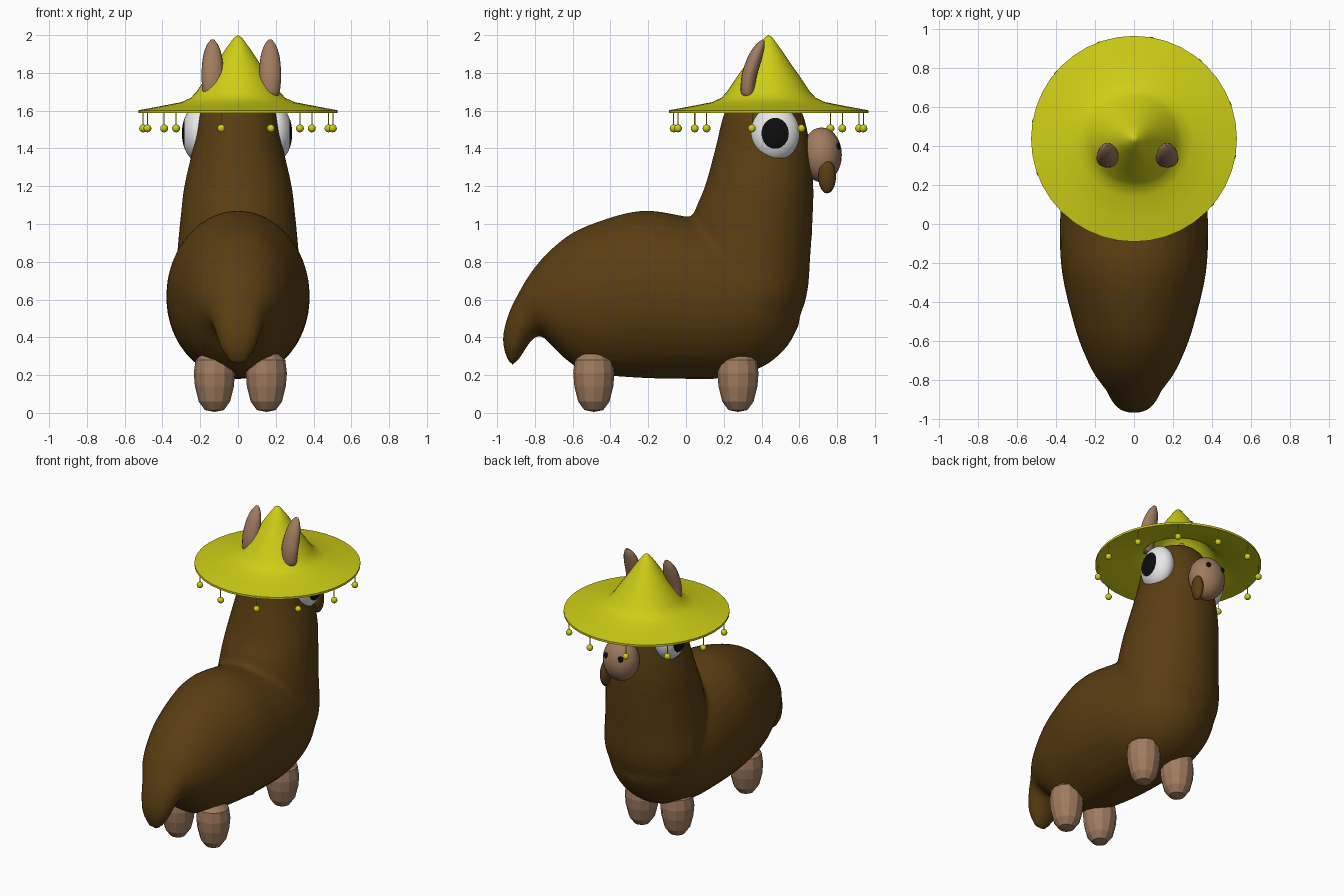
import bpy, bmesh, math
from mathutils import Vector, Matrix

if "Cube" in bpy.data.objects:
    bpy.data.objects.remove(bpy.data.objects["Cube"])


def material(name, rgb):
    m = bpy.data.materials.new(name)
    m.diffuse_color = (*rgb, 1)
    m.use_nodes = True
    m.node_tree.nodes["Principled BSDF"].inputs["Base Color"].default_value = m.diffuse_color
    return m


BROWN = material("brown wool", (0.10, 0.047, 0.006))
TAN = material("tan skin", (0.35, 0.20, 0.115))
YELLOW = material("yellow straw", (0.62, 0.62, 0.008))
WHITE = material("eye white", (0.85, 0.85, 0.85))
BLACK = material("black", (0.004, 0.004, 0.004))


def finish(name, bm, *mats, smooth=True):
    bmesh.ops.recalc_face_normals(bm, faces=bm.faces)
    me = bpy.data.meshes.new(name)
    bm.to_mesh(me)
    bm.free()
    for m in mats:
        me.materials.append(m)
    if smooth:
        me.shade_smooth()
        me.set_sharp_from_angle(angle=math.radians(50))
    ob = bpy.data.objects.new(name, me)
    bpy.context.collection.objects.link(ob)
    return ob


def loft(bm, rings, x=0.0, sides=32, steps=4):
    """Closed tube; each ring is (y0, z0, y1, z1, half_width), smoothly interpolated."""
    n, dense = len(rings), []
    for i in range(n - 1):
        a, b, c, d = (rings[min(max(k, 0), n - 1)] for k in (i - 1, i, i + 1, i + 2))
        for s in range(steps):
            t = s / steps
            dense.append([0.5 * (2 * q + (r - p) * t + (2 * p - 5 * q + 4 * r - w) * t * t
                                 + (3 * q - p - 3 * r + w) * t ** 3)
                          for p, q, r, w in zip(a, b, c, d)])
    dense.append(rings[-1])
    loops = []
    for y0, z0, y1, z1, hw in dense:
        loop = []
        for k in range(sides):
            ang = 2 * math.pi * k / sides
            c = math.cos(ang)
            loop.append(bm.verts.new((x + hw * math.sin(ang),
                                      (y0 + y1) / 2 + c * (y1 - y0) / 2,
                                      (z0 + z1) / 2 + c * (z1 - z0) / 2)))
        loops.append(loop)
    for p, q in zip(loops, loops[1:]):
        for k in range(sides):
            j = (k + 1) % sides
            bm.faces.new((p[k], p[j], q[j], q[k]))
    bm.faces.new(loops[0])
    bm.faces.new(loops[-1])


def lathe(profile, centre, sides):
    bm = bmesh.new()
    verts = [bm.verts.new((r, 0, z)) for r, z in profile]
    edges = [bm.edges.new(e) for e in zip(verts, verts[1:])]
    bmesh.ops.spin(bm, geom=verts + edges, cent=(0, 0, 0), axis=(0, 0, 1),
                   angle=2 * math.pi, steps=sides)
    bmesh.ops.remove_doubles(bm, verts=bm.verts, dist=0.0005)
    bmesh.ops.translate(bm, verts=bm.verts, vec=centre)
    return bm


def ellipsoid(bm, centre, radii, segs=24, rings=16, turn=None):
    m = Matrix.Translation(centre) @ Matrix.Diagonal((*radii, 1))
    if turn:
        m = m @ turn
    return bmesh.ops.create_uvsphere(bm, u_segments=segs, v_segments=rings,
                                     radius=1, matrix=m)


# Torso with tail, and neck with head, fused into one woolly body
bm = bmesh.new()
loft(bm, [(-0.925, 0.245, -0.960, 0.32, 0.04),
          (-0.88, 0.29, -0.970, 0.40, 0.09),
          (-0.82, 0.38, -0.945, 0.51, 0.125),
          (-0.77, 0.41, -0.90, 0.61, 0.15),
          (-0.71, 0.355, -0.82, 0.745, 0.205),
          (-0.62, 0.27, -0.71, 0.87, 0.255),
          (-0.50, 0.21, -0.55, 0.98, 0.305),
          (-0.25, 0.185, -0.25, 1.07, 0.37),
          (0.0, 0.18, 0.0, 1.04, 0.38),
          (0.2, 0.185, 0.2, 1.0, 0.365),
          (0.4, 0.24, 0.4, 0.95, 0.315),
          (0.53, 0.345, 0.53, 0.87, 0.23),
          (0.60, 0.47, 0.60, 0.78, 0.12)])
loft(bm, [(0.10, 0.38, 0.54, 0.38, 0.25),
          (0.02, 0.60, 0.635, 0.60, 0.335),
          (0.0, 0.85, 0.66, 0.85, 0.322),
          (0.04, 1.05, 0.672, 1.05, 0.303),
          (0.10, 1.20, 0.675, 1.20, 0.285),
          (0.155, 1.40, 0.66, 1.40, 0.24),
          (0.20, 1.58, 0.62, 1.58, 0.205),
          (0.26, 1.67, 0.56, 1.67, 0.14),
          (0.37, 1.70, 0.47, 1.70, 0.04)])
body = finish("body", bm, BROWN)
remesh = body.modifiers.new("fuse", 'REMESH')
remesh.mode = 'VOXEL'
remesh.voxel_size = 0.018
remesh.use_smooth_shade = True
soften = body.modifiers.new("soften", 'SMOOTH')
soften.factor = 0.5
soften.iterations = 6

# Four faceted feet
FOOT = [(0, 0.005), (0.05, 0.015), (0.083, 0.06), (0.103, 0.14), (0.109, 0.21),
        (0.100, 0.28), (0.065, 0.312), (0, 0.32)]
for side, x in (("left", -0.125), ("right", 0.15)):
    for end, y in (("front", 0.275), ("back", -0.488)):
        finish(f"{end}_foot_{side}", lathe(FOOT, (x, y, 0), 12), TAN, smooth=False)

# Ears poking through the hat
for side, x in (("left", -0.135), ("right", 0.17)):
    bm = bmesh.new()
    loft(bm, [(0.305, 1.67, 0.35, 1.67, 0.03),
              (0.29, 1.70, 0.362, 1.69, 0.05),
              (0.295, 1.79, 0.372, 1.77, 0.058),
              (0.33, 1.89, 0.398, 1.86, 0.052),
              (0.37, 1.95, 0.415, 1.93, 0.034),
              (0.405, 1.978, 0.415, 1.972, 0.01)], x, sides=16)
    finish(f"ear_{side}", bm, TAN)

# Straw hat: pointed crown, wide brim, hollow underneath
HY = 0.437
HAT = [(0, 2.0), (0.02, 1.988), (0.07, 1.92), (0.12, 1.845), (0.17, 1.775),
       (0.22, 1.70), (0.25, 1.668), (0.30, 1.645), (0.42, 1.622), (0.528, 1.602),
       (0.528, 1.588), (0.515, 1.588), (0.42, 1.606), (0.29, 1.63), (0.24, 1.65),
       (0.20, 1.695), (0.15, 1.77), (0, 1.96)]
finish("hat", lathe(HAT, (0, HY, 0), 40), YELLOW)

# Twelve hanging bobbles around the brim
bm = bmesh.new()
for k in range(12):
    a = math.radians(20 + 30 * k)
    x, y = 0.51 * math.cos(a), HY + 0.51 * math.sin(a)
    ellipsoid(bm, (x, y, 1.506), (0.021,) * 3, 12, 8)
    bmesh.ops.create_cone(bm, cap_ends=True, segments=6, radius1=0.003, radius2=0.003,
                          depth=0.09, matrix=Matrix.Translation((x, y, 1.555)))
finish("hat_bobbles", bm, YELLOW)

# Eyes: sphere pole faces sideways, the rings nearest the pole are the pupil
for side, x, s in (("left", -0.21, -1), ("right", 0.20, 1)):
    bm = bmesh.new()
    c = Vector((x, 0.472, 1.48))
    ellipsoid(bm, c, (0.087, 0.13, 0.147), 32, 32, Matrix.Rotation(math.pi / 2, 4, 'Y'))
    limit = math.cos(math.radians(34)) * 0.087
    for f in bm.faces:
        if s * (f.calc_center_median().x - c.x) > limit:
            f.material_index = 1
    finish(f"eye_{side}", bm, WHITE, BLACK)

# Snout, nostrils and hanging tongue
bm = bmesh.new()
ellipsoid(bm, (0, 0.718, 1.366), (0.122, 0.107, 0.145))
finish("snout", bm, TAN)
bm = bmesh.new()
for x in (-0.055, 0.055):
    ellipsoid(bm, (x, 0.805, 1.41), (0.018, 0.012, 0.02), 12, 8)
finish("nostrils", bm, BLACK)
bm = bmesh.new()
ellipsoid(bm, (0.1, 0.747, 1.25), (0.032, 0.047, 0.088), 16, 12)
finish("tongue", bm, BROWN)
